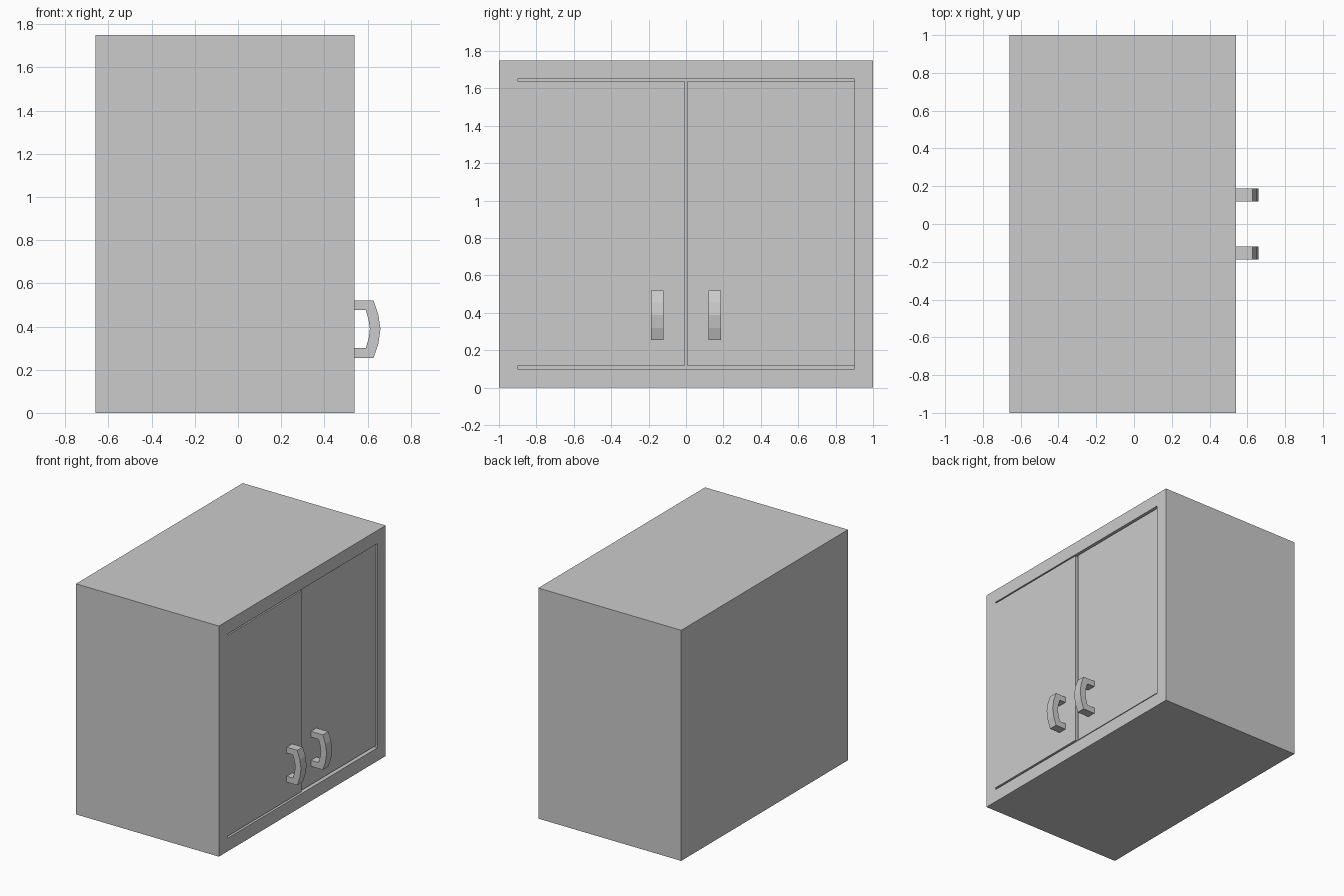
import bpy, bmesh

if "Cube" in bpy.data.objects:
    bpy.data.objects.remove(bpy.data.objects["Cube"])

X0, X1 = -0.66, 0.54      # back and front of the carcass
HEIGHT, FRAME = 1.75, 0.10


def finish(bm, name):
    bmesh.ops.recalc_face_normals(bm, faces=bm.faces)
    mesh = bpy.data.meshes.new(name)
    bm.to_mesh(mesh)
    bm.free()
    obj = bpy.data.objects.new(name, mesh)
    bpy.context.collection.objects.link(obj)
    return obj


def box(lo, hi):
    bm = bmesh.new()
    bmesh.ops.create_cube(bm, size=1)
    for v in bm.verts:
        v.co = [(a + b) / 2 + c * (b - a) for a, b, c in zip(lo, hi, v.co)]
    return bm


# Carcass: box with a framed opening sunk into the door side
bm = box((X0, -1, 0), (X1, 1, HEIGHT))
bm.normal_update()
front = max(bm.faces, key=lambda f: f.calc_center_median().x)
bmesh.ops.inset_region(bm, faces=[front], thickness=FRAME, use_even_offset=True)
ext = bmesh.ops.extrude_face_region(bm, geom=[front])
bmesh.ops.delete(bm, geom=[front], context='FACES_ONLY')
for v in ext['geom']:
    if isinstance(v, bmesh.types.BMVert):
        v.co.x = X0 + FRAME
finish(bm, "cabinet_carcass")

# Bowed handle, outer and inner outline in x, z
OUTER = [(0.54, 0.255), (0.628, 0.255), (0.65, 0.32), (0.66, 0.388),
         (0.65, 0.456), (0.628, 0.52), (0.54, 0.52)]
INNER = [(0.54, 0.30), (0.592, 0.30), (0.605, 0.345), (0.611, 0.388),
         (0.605, 0.431), (0.592, 0.476), (0.54, 0.476)]


def handle(name, y0, y1, root):
    bm = bmesh.new()
    rings = []
    for o, i in zip(OUTER, INNER):
        rings.append([bm.verts.new((root if x == X1 else x, y, z))
                      for (x, z), y in ((o, y0), (o, y1), (i, y1), (i, y0))])
    for a, b in zip(rings, rings[1:]):
        for k in range(4):
            n = (k + 1) % 4
            bm.faces.new((a[k], a[n], b[n], b[k]))
    bm.faces.new(rings[0])
    bm.faces.new(rings[-1])
    finish(bm, name)


# Door pair: narrow gaps above, below and between; one sits slightly deeper
for side, s, recess in (("left", -1, 0.0), ("right", 1, 0.012)):
    face = X1 - recess
    ya, yb = sorted((s * 0.008, s * 0.90))
    finish(box((face - 0.06, ya, 0.115), (face, yb, 1.64)), side + "_door")
    ya, yb = sorted((s * 0.12, s * 0.187))
    handle(side + "_handle", ya, yb, face)
